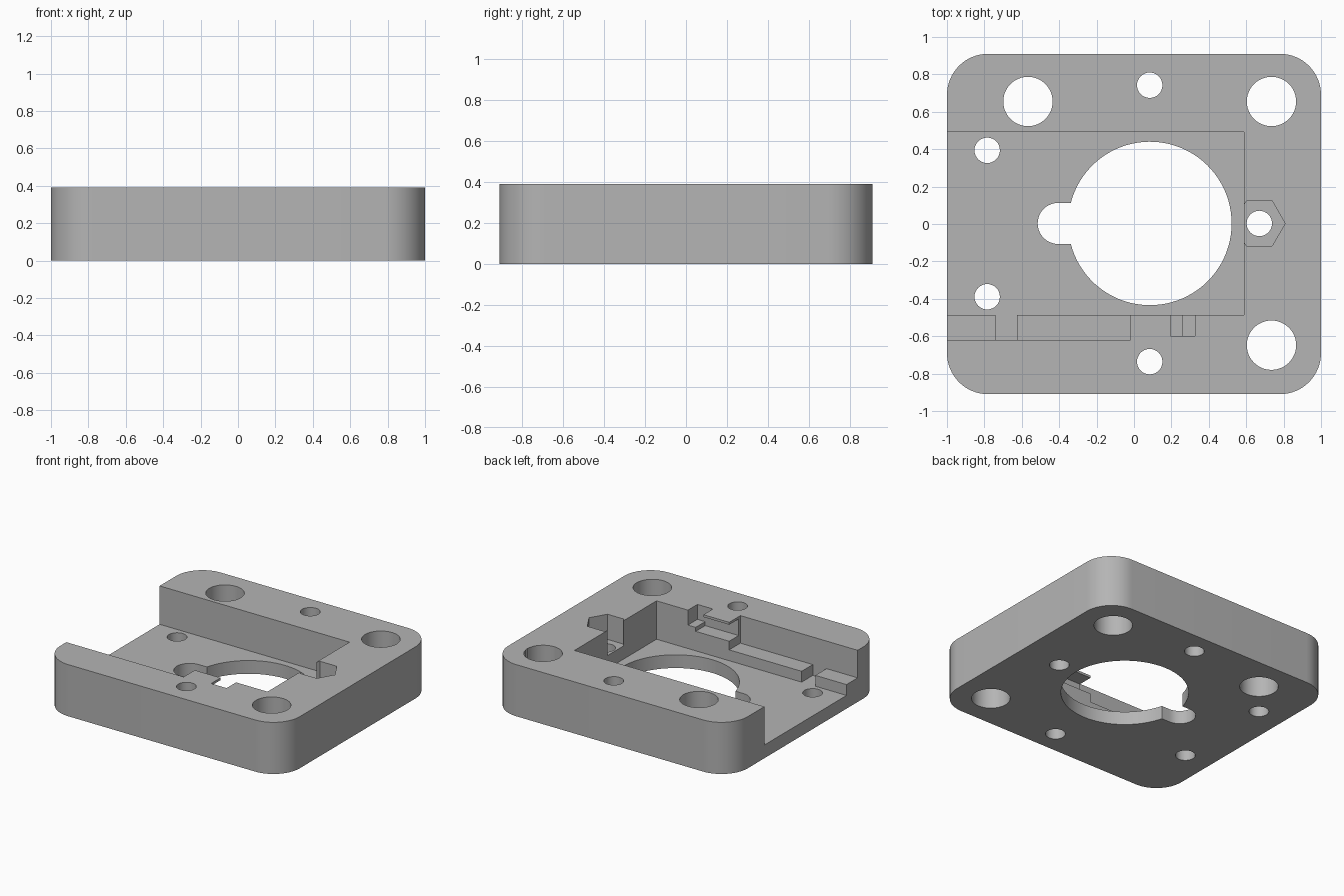
import bpy, bmesh, math

if "Cube" in bpy.data.objects:
    bpy.data.objects.remove(bpy.data.objects["Cube"])

H = 0.39          # plate height
FLOOR = 0.10      # channel floor
TOP = 0.6         # cutters reach above the plate

grey = bpy.data.materials.new("light grey")
grey.diffuse_color = (0.46, 0.46, 0.46, 1)
grey.use_nodes = True
grey.node_tree.nodes["Principled BSDF"].inputs["Base Color"].default_value = grey.diffuse_color


def prism(name, pts, z0, z1):
    """Extrude a closed outline from z0 to z1."""
    bm = bmesh.new()
    face = bm.faces.new([bm.verts.new((x, y, z0)) for x, y in pts])
    top = bmesh.ops.extrude_face_region(bm, geom=[face])
    verts = [g for g in top["geom"] if isinstance(g, bmesh.types.BMVert)]
    bmesh.ops.translate(bm, verts=verts, vec=(0, 0, z1 - z0))
    bmesh.ops.recalc_face_normals(bm, faces=bm.faces)
    mesh = bpy.data.meshes.new(name)
    bm.to_mesh(mesh)
    bm.free()
    ob = bpy.data.objects.new(name, mesh)
    bpy.context.collection.objects.link(ob)
    return ob


def arc(cx, cy, r, a0, a1, n):
    return [(cx + r * math.cos(math.radians(a0 + (a1 - a0) * i / n)),
             cy + r * math.sin(math.radians(a0 + (a1 - a0) * i / n)))
            for i in range(n + 1)]


def box(name, x0, x1, y0, y1, z0, z1=TOP):
    return prism(name, [(x0, y0), (x1, y0), (x1, y1), (x0, y1)], z0, z1)


def hole(name, x, y, r, n=48):
    return prism(name, arc(x, y, r, 0, 360, n)[:-1], -0.2, TOP)


# Rounded plate
R, W, D = 0.22, 1.0, 0.91
outline = (arc(W - R, D - R, R, 0, 90, 16) + arc(R - W, D - R, R, 90, 180, 16)
           + arc(R - W, R - D, R, 180, 270, 16) + arc(W - R, R - D, R, 270, 360, 16))
plate = prism("mounting_plate", outline, 0, H)
plate.data.materials.append(grey)

# Wide channel open at the left, with stepped side recesses
cutters = [
    box("channel_cutter", -1.2, 0.587, -0.487, 0.493, FLOOR),
    box("side_shelf_cutter", -1.2, -0.02, -0.62, -0.3, 0.182),
    box("shelf_gap_cutter", -0.74, -0.625, -0.62, -0.3, FLOOR),
    box("bridge_tunnel_cutter", -0.1, 0.26, -0.6, -0.3, 0.247, 0.372),
    box("notch_cutter", 0.195, 0.325, -0.6, -0.3, 0.277),
]

# Hexagonal nut pocket
cutters.append(prism("nut_pocket_cutter", arc(0.67, 0.003, 0.138, 0, 360, 6)[:-1], 0.2, TOP))

# Central keyhole opening
gap = math.degrees(math.asin(0.11 / 0.437))
keyhole = (arc(0.085, 0.003, 0.437, gap - 180, 180 - gap, 80)
           + arc(-0.405, 0.003, 0.11, 90, 270, 20))
cutters.append(prism("keyhole_cutter", keyhole, -0.2, TOP))

# Large corner holes and small screw holes
for x, y in [(-0.567, 0.655), (0.735, 0.655), (0.735, -0.648)]:
    cutters.append(hole("corner_hole_cutter", x, y, 0.132))
for x, y in [(0.084, 0.742), (0.084, -0.736), (-0.785, 0.394),
             (-0.785, -0.389), (0.67, 0.003)]:
    cutters.append(hole("screw_hole_cutter", x, y, 0.068, 32))

# Cut everything, then drop the cutters
for c in cutters:
    c.hide_render = True
    mod = plate.modifiers.new(c.name, "BOOLEAN")
    mod.operation = "DIFFERENCE"
    mod.solver = "EXACT"
    mod.object = c
bpy.context.view_layer.update()
graph = bpy.context.evaluated_depsgraph_get()
result = bpy.data.meshes.new_from_object(plate.evaluated_get(graph))
plate.modifiers.clear()
plate.data = result
plate.data.name = "mounting_plate"
plate.data.materials.clear()
plate.data.materials.append(grey)
for c in cutters:
    bpy.data.objects.remove(c)

# Smooth round walls, sharp edges
bpy.context.view_layer.objects.active = plate
plate.select_set(True)
bpy.ops.object.shade_smooth_by_angle(angle=math.radians(30))
